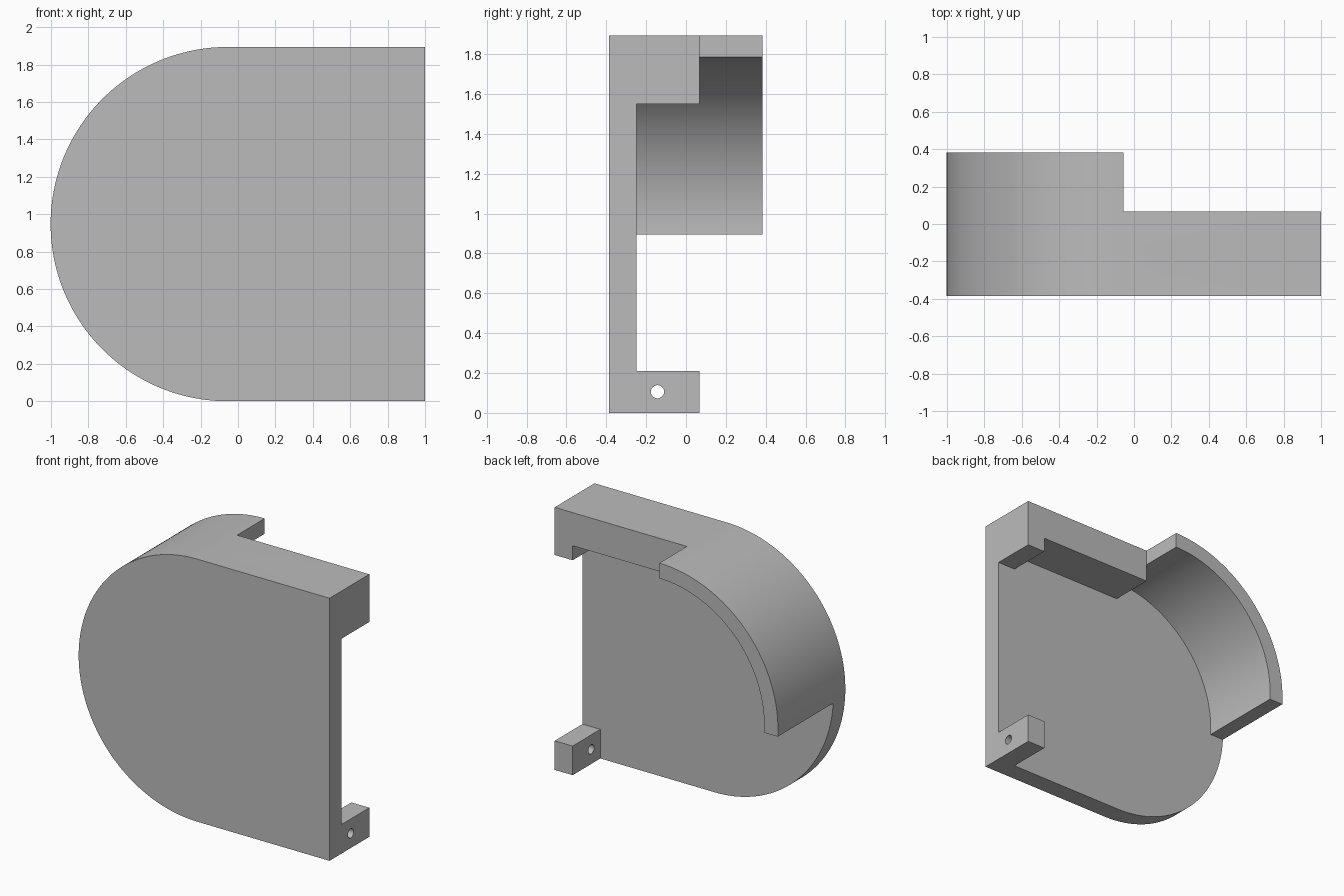
import bpy, bmesh
from math import sin, cos, pi, radians, asin
from mathutils import Matrix, Vector

cube = bpy.data.objects.get("Cube")
if cube:
    bpy.data.objects.remove(cube, do_unlink=True)

# Main dimensions
R = 0.947            # outer radius of the rounded end
CX, CZ = -0.055, R   # centre of the rounded end
WALL = 0.11          # rim thickness
FRONT, BACK = -0.385, 0.383
PLATE_BACK, BAR_BACK = -0.248, 0.068
RIM_END = 0.895      # height where the rim stops
LUG_X = 0.857        # inner side of the end lugs

grey = bpy.data.materials.new("light grey")
grey.use_nodes = True
grey.diffuse_color = (0.5, 0.5, 0.5, 1)
grey.node_tree.nodes["Principled BSDF"].inputs["Base Color"].default_value = (0.5, 0.5, 0.5, 1)


def make_object(name, bm):
    bmesh.ops.recalc_face_normals(bm, faces=bm.faces)
    mesh = bpy.data.meshes.new(name)
    bm.to_mesh(mesh)
    bm.free()
    mesh.materials.append(grey)
    obj = bpy.data.objects.new(name, mesh)
    bpy.context.collection.objects.link(obj)
    return obj


def arc(radius, start, end, steps):
    angles = [start + (end - start) * i / steps for i in range(steps + 1)]
    return [(CX + radius * cos(a), CZ + radius * sin(a)) for a in angles]


def extrude_profile(name, points, y0, y1):
    """Extrude an x-z outline from y0 to y1."""
    bm = bmesh.new()
    face = bm.faces.new([bm.verts.new((x, y0, z)) for x, z in points])
    new = bmesh.ops.extrude_face_region(bm, geom=[face])["geom"]
    verts = [g for g in new if isinstance(g, bmesh.types.BMVert)]
    bmesh.ops.translate(bm, verts=verts, vec=(0, y1 - y0, 0))
    return make_object(name, bm)


def drill(name, start, direction, radius, length, tip=0.0):
    """Round cutter running from start along direction, with a pointed tip."""
    bm = bmesh.new()
    bmesh.ops.create_cone(bm, cap_ends=True, segments=40, radius1=radius,
                          radius2=radius, depth=length,
                          matrix=Matrix.Translation((0, 0, length / 2)))
    if tip:
        end = max(bm.faces, key=lambda f: f.calc_center_median().z)
        centre = bmesh.ops.poke(bm, faces=[end])["verts"][0]
        centre.co.z = length + tip
    turn = Vector(direction).to_track_quat('Z', 'Y').to_matrix().to_4x4()
    bm.transform(Matrix.Translation(start) @ turn)
    return make_object(name, bm)


# Solid block with one rounded end
outline = arc(R, pi / 2, 3 * pi / 2, 96) + [(1, 0), (1, 2 * R)]
body = extrude_profile("housing_body", outline, FRONT, BACK)

# Pocket behind the plate: leaves the rim, top bar and two end lugs
ri = R - WALL
stop = pi + asin((CZ - RIM_END) / ri)
pocket = arc(ri, pi / 2, stop, 56) + [
    (-1.5, RIM_END), (-1.5, -0.5), (LUG_X, -0.5), (LUG_X, 0.21),
    (1.5, 0.21), (1.5, 1.55), (LUG_X, 1.55), (LUG_X, 1.655), (CX, 1.655)]
cutters = [extrude_profile("pocket_cutter", pocket, PLATE_BACK, 1)]

# Step that makes the bar and lugs shallower than the rim
step = [(CX, -0.5), (1.5, -0.5), (1.5, 2.5), (CX, 2.5)]
cutters.append(extrude_profile("step_cutter", step, BAR_BACK, 1.1))

# Shaft hole, bar screw holes and lug screw holes
cutters.append(drill("shaft_drill", (CX, -0.6, CZ), (0, 1, 0), 0.09, 0.6))
for x in (0.12, 0.822):
    cutters.append(drill("bar_drill", (x, -0.17, 2.1), (0, 0, -1), 0.034, 0.6))
cutters.append(drill("lower_lug_drill", (1.1, -0.143, 0.106), (-1, 0, 0), 0.033, 0.4))
cutters.append(drill("upper_lug_drill", (1.1, -0.143, 1.757), (-1, 0, 0), 0.033, 0.21, 0.02))

bpy.context.view_layer.objects.active = body
for cutter in cutters:
    cutter.hide_render = True
    mod = body.modifiers.new(cutter.name, 'BOOLEAN')
    mod.operation = 'DIFFERENCE'
    mod.solver = 'EXACT'
    mod.object = cutter
    bpy.ops.object.modifier_apply(modifier=mod.name)
for cutter in cutters:
    bpy.data.objects.remove(cutter, do_unlink=True)

# Smooth curved walls, crisp edges
bpy.ops.object.select_all(action='DESELECT')
body.select_set(True)
bpy.ops.object.shade_smooth_by_angle(angle=radians(25))
